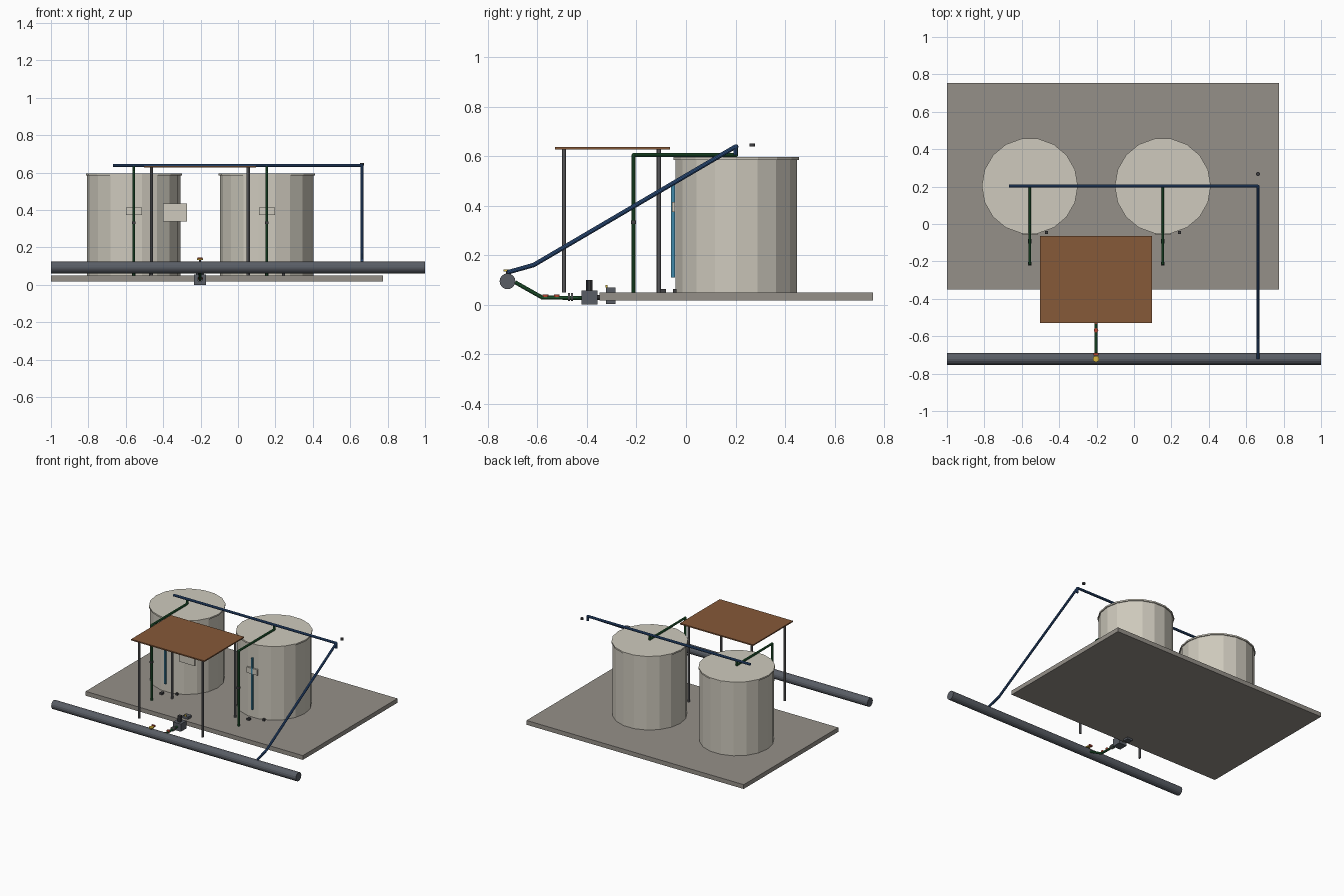
import bpy, bmesh, math
from mathutils import Vector, Matrix

if "Cube" in bpy.data.objects:
    bpy.data.objects.remove(bpy.data.objects["Cube"])

def material(name, col):
    m = bpy.data.materials.new(name)
    m.diffuse_color = (*col, 1)
    m.use_nodes = True
    m.node_tree.nodes["Principled BSDF"].inputs["Base Color"].default_value = m.diffuse_color
    return m

CREAM = material("cream", (0.62, 0.59, 0.51))
CONCRETE = material("concrete", (0.30, 0.28, 0.25))
STEEL = material("steel", (0.10, 0.11, 0.13))
POST = material("post_grey", (0.16, 0.16, 0.17))
GREEN = material("green", (0.02, 0.13, 0.04))
BLUE = material("blue", (0.03, 0.09, 0.24))
GAUGE = material("gauge_blue", (0.05, 0.25, 0.40))
BROWN = material("brown", (0.24, 0.10, 0.04))
RED = material("red", (0.45, 0.06, 0.03))
YELLOW = material("yellow", (0.70, 0.48, 0.05))
DARK = material("dark", (0.05, 0.05, 0.055))

def finish(name, bm, mat):
    me = bpy.data.meshes.new(name)
    bm.to_mesh(me)
    bm.free()
    ob = bpy.data.objects.new(name, me)
    bpy.context.collection.objects.link(ob)
    me.materials.append(mat)
    return ob

def box(name, lo, hi, mat):
    lo, hi = Vector(lo), Vector(hi)
    bm = bmesh.new()
    bmesh.ops.create_cube(bm, size=1, matrix=Matrix.Translation((lo + hi) / 2)
                          @ Matrix.Diagonal((*(hi - lo), 1)))
    return finish(name, bm, mat)

def rods(name, points, r, mat, n=10):
    """Cylinders joining consecutive points."""
    bm = bmesh.new()
    for a, b in zip(points, points[1:]):
        a, b = Vector(a), Vector(b)
        d = b - a
        rot = d.to_track_quat('Z', 'Y').to_matrix().to_4x4()
        bmesh.ops.create_cone(bm, cap_ends=True, segments=n, radius1=r, radius2=r,
                              depth=d.length, matrix=Matrix.Translation((a + b) / 2) @ rot)
    # ball joints at the bends
    for p in points[1:-1]:
        bmesh.ops.create_icosphere(bm, subdivisions=2, radius=r, matrix=Matrix.Translation(p))
    return finish(name, bm, mat)

def drum(name, c, z0, z1, r, mat, n=18):
    bm = bmesh.new()
    bmesh.ops.create_cone(bm, cap_ends=True, segments=n, radius1=r, radius2=r, depth=z1 - z0,
                          matrix=Matrix.Translation((c[0], c[1], (z0 + z1) / 2))
                          @ Matrix.Rotation(math.pi / 2, 4, 'Z'))
    return finish(name, bm, mat)

# Slab and main pipeline
box("slab", (-1, -0.35, 0.017), (0.775, 0.755, 0.049), CONCRETE)
rods("main_pipe", [(-1, -0.721, 0.094), (1, -0.721, 0.094)], 0.032, STEEL, 16)

# Tanks with riser pipes, gauges and valves
for side, x in (("left", -0.557), ("right", 0.154)):
    drum(side + "_tank", (x, 0.203), 0.049, 0.588, 0.25, CREAM)
    drum(side + "_tank_lid", (x, 0.203), 0.585, 0.596, 0.257, CREAM)
    rods(side + "_riser", [(x, -0.212, 0.049), (x, -0.212, 0.604), (x, 0.203, 0.604),
                           (x, 0.203, 0.64)], 0.008, GREEN)
    box(side + "_riser_valve", (x - 0.009, -0.222, 0.325), (x + 0.009, -0.202, 0.34), DARK)
    box(side + "_level_gauge", (x - 0.006, -0.06, 0.11), (x + 0.006, -0.045, 0.49), GAUGE)
    box(side + "_tank_plate", (x - 0.043, -0.057, 0.373), (x + 0.043, -0.045, 0.415), CREAM)
    box(side + "_outlet_valve", (x - 0.01, -0.105, 0.049), (x + 0.01, -0.08, 0.063), DARK)
    box(side + "_drain_valve", (x + 0.082, -0.053, 0.049), (x + 0.098, -0.038, 0.063), DARK)

# Blue fill line
rods("fill_header", [(-0.668, 0.203, 0.638), (0.663, 0.203, 0.638)], 0.009, BLUE)
rods("fill_line", [(0.663, 0.2, 0.604), (0.663, 0.2, 0.638), (0.663, -0.615, 0.16),
                   (0.663, -0.721, 0.13)], 0.009, BLUE)
drum("vent_cap", (0.663, 0.267), 0.638, 0.651, 0.011, DARK, 12)

# Canopy
box("canopy_roof", (-0.503, -0.53, 0.627), (0.095, -0.065, 0.636), BROWN)
for px in (-0.462, 0.055):
    for py in (-0.493, -0.11):
        rods("canopy_post", [(px, py, 0.049), (px, py, 0.628)], 0.0085, POST, 8)
box("notice_panel", (-0.402, -0.116, 0.34), (-0.273, -0.106, 0.435), CREAM)

# Suction line from main pipe
X = -0.203
rods("suction_pipe", [(X, -0.69, 0.09), (X, -0.58, 0.028), (X, -0.41, 0.027)], 0.008, GREEN)
for y in (-0.568, -0.522):
    drum("valve_wheel", (X, y), 0.03, 0.041, 0.012, RED, 12)
for y in (-0.472, -0.46):
    rods("flange", [(X, y - 0.004, 0.03), (X, y + 0.004, 0.03)], 0.016, POST, 12)

# Tapping gauge above the main pipe
drum("tap_stem", (X, -0.721), 0.12, 0.135, 0.006, DARK, 10)
drum("tap_gauge", (X, -0.721), 0.133, 0.141, 0.017, YELLOW, 14)
box("tap_handle", (X - 0.013, -0.702, 0.134), (X + 0.013, -0.69, 0.146), RED)

# Pump, motor and control unit
box("pump_body", (X - 0.032, -0.423, 0), (X + 0.032, -0.357, 0.056), STEEL)
drum("pump_motor", (X, -0.391), 0.056, 0.1, 0.012, DARK, 12)
for i in range(4):
    a = i * math.pi / 2 + math.pi / 4
    c = (X + 0.012 * math.cos(a), -0.391 + 0.012 * math.sin(a))
    rods("motor_rib", [(*c, 0.056), (*c, 0.1)], 0.004, DARK, 6)
rods("pump_link", [(X, -0.357, 0.028), (X, -0.322, 0.028)], 0.01, DARK)
box("control_unit", (X - 0.022, -0.324, 0.003), (X + 0.022, -0.284, 0.068), STEEL)
box("control_button", (X - 0.006, -0.326, 0.068), (X + 0.006, -0.318, 0.08), YELLOW)
